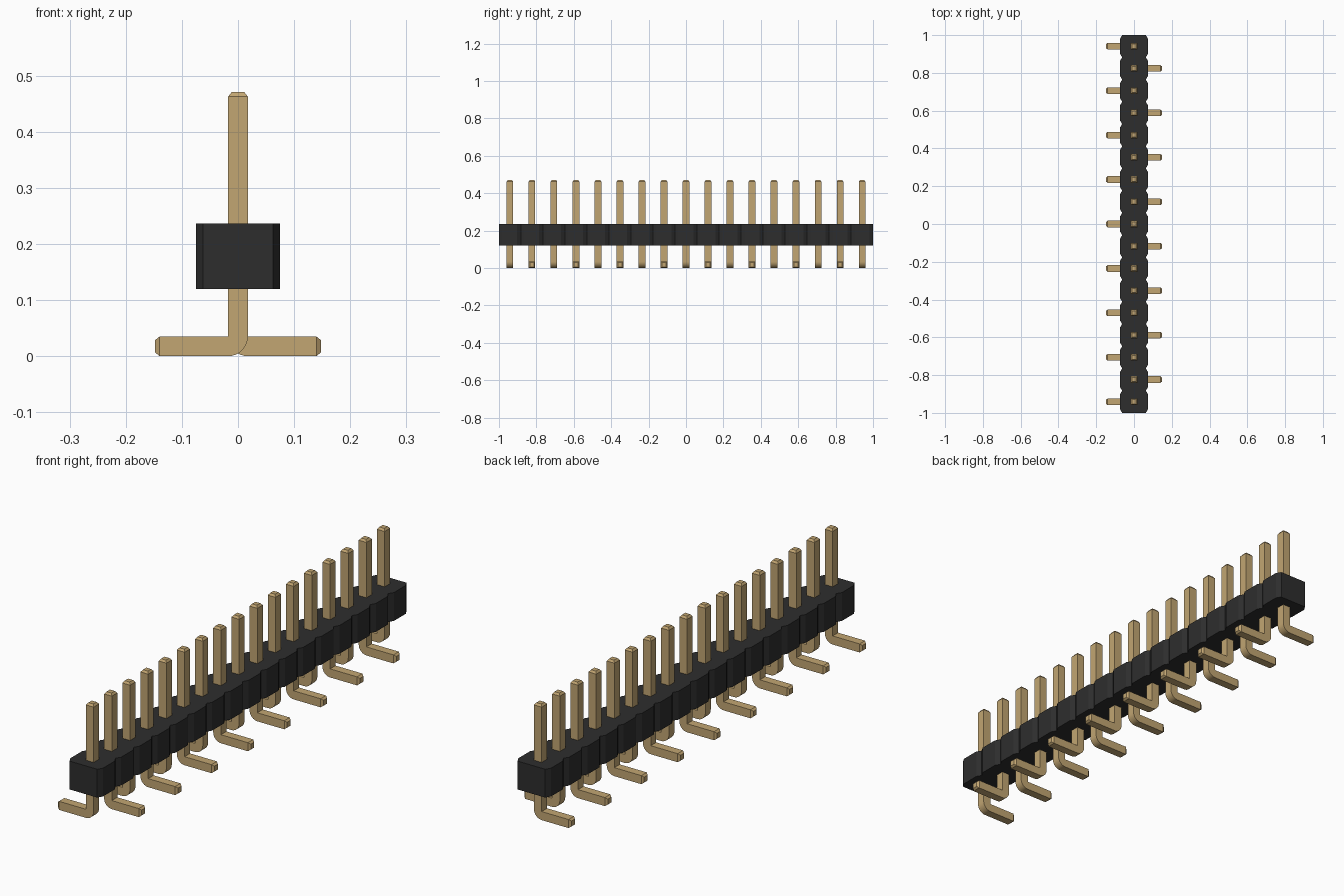
import bpy, bmesh, math

COUNT = 17
PITCH = 2 / COUNT
W = 0.035          # pin thickness
H = W / 2
BODY_X, BODY_LOW, BODY_HIGH = 0.0745, 0.12, 0.236
CUT_X, CUT_Y = 0.012, 0.02
PIN_TOP, FOOT_END = 0.471, 0.148
TIP, INSET = 0.0085, 0.0065

cube = bpy.data.objects.get("Cube")
if cube:
    bpy.data.objects.remove(cube, do_unlink=True)


def make_material(name, color):
    mat = bpy.data.materials.new(name)
    mat.use_nodes = True
    mat.diffuse_color = color
    mat.node_tree.nodes["Principled BSDF"].inputs["Base Color"].default_value = color
    return mat


def make_object(name, bm, mat):
    bmesh.ops.recalc_face_normals(bm, faces=bm.faces)
    mesh = bpy.data.meshes.new(name)
    bm.to_mesh(mesh)
    bm.free()
    mesh.materials.append(mat)
    obj = bpy.data.objects.new(name, mesh)
    bpy.context.collection.objects.link(obj)
    return obj


black = make_material("black plastic", (0.027, 0.027, 0.027, 1))
gold = make_material("gold metal", (0.54, 0.38, 0.17, 1))

# Housing: notched outline extruded upwards
side = []
for i in range(COUNT):
    low = -1 + i * PITCH
    high = low + PITCH
    side += [(BODY_X - CUT_X, low), (BODY_X, low + CUT_Y), (BODY_X, high - CUT_Y)]
side.append((BODY_X - CUT_X, 1))
outline = side + [(-x, y) for x, y in reversed(side)]
bm = bmesh.new()
base = bm.faces.new([bm.verts.new((x, y, BODY_LOW)) for x, y in outline])
extruded = bmesh.ops.extrude_face_region(bm, geom=[base], use_keep_orig=True)
top = [v for v in extruded["geom"] if isinstance(v, bmesh.types.BMVert)]
bmesh.ops.translate(bm, verts=top, vec=(0, 0, BODY_HIGH - BODY_LOW))
make_object("housing", bm, black)

# Pin sections: outer point, inner point and half width, from top to foot
small = H - INSET
sections = [((-small, PIN_TOP), (small, PIN_TOP), small),
            ((-H, PIN_TOP - TIP), (H, PIN_TOP - TIP), H)]
for step in range(9):
    a = math.pi / 2 * step / 8
    sections.append(((H - W * math.cos(a), W - W * math.sin(a)), (H, W), H))
sections += [((FOOT_END - TIP, 0), (FOOT_END - TIP, W), H),
             ((FOOT_END, INSET), (FOOT_END, W - INSET), small)]


def make_pin(name, y, direction):
    bm = bmesh.new()
    rings = []
    for outer, inner, half in sections:
        corners = [(outer, -half), (inner, -half), (inner, half), (outer, half)]
        rings.append([bm.verts.new((direction * p[0], y + dy, p[1])) for p, dy in corners])
    for a, b in zip(rings, rings[1:]):
        for k in range(4):
            n = (k + 1) % 4
            bm.faces.new((a[k], a[n], b[n], b[k]))
    bm.faces.new(rings[0])
    bm.faces.new(rings[-1])
    bmesh.ops.remove_doubles(bm, verts=bm.verts, dist=0.0001)
    return make_object(name, bm, gold)


# Pins with feet alternating between the two sides
pins = [make_pin(f"pin_{i + 1}", -1 + (i + 0.5) * PITCH, -1 if i % 2 == 0 else 1)
        for i in range(COUNT)]

bpy.ops.object.select_all(action='DESELECT')
for pin in pins:
    pin.select_set(True)
bpy.context.view_layer.objects.active = pins[0]
bpy.ops.object.shade_smooth_by_angle(angle=math.radians(30))
